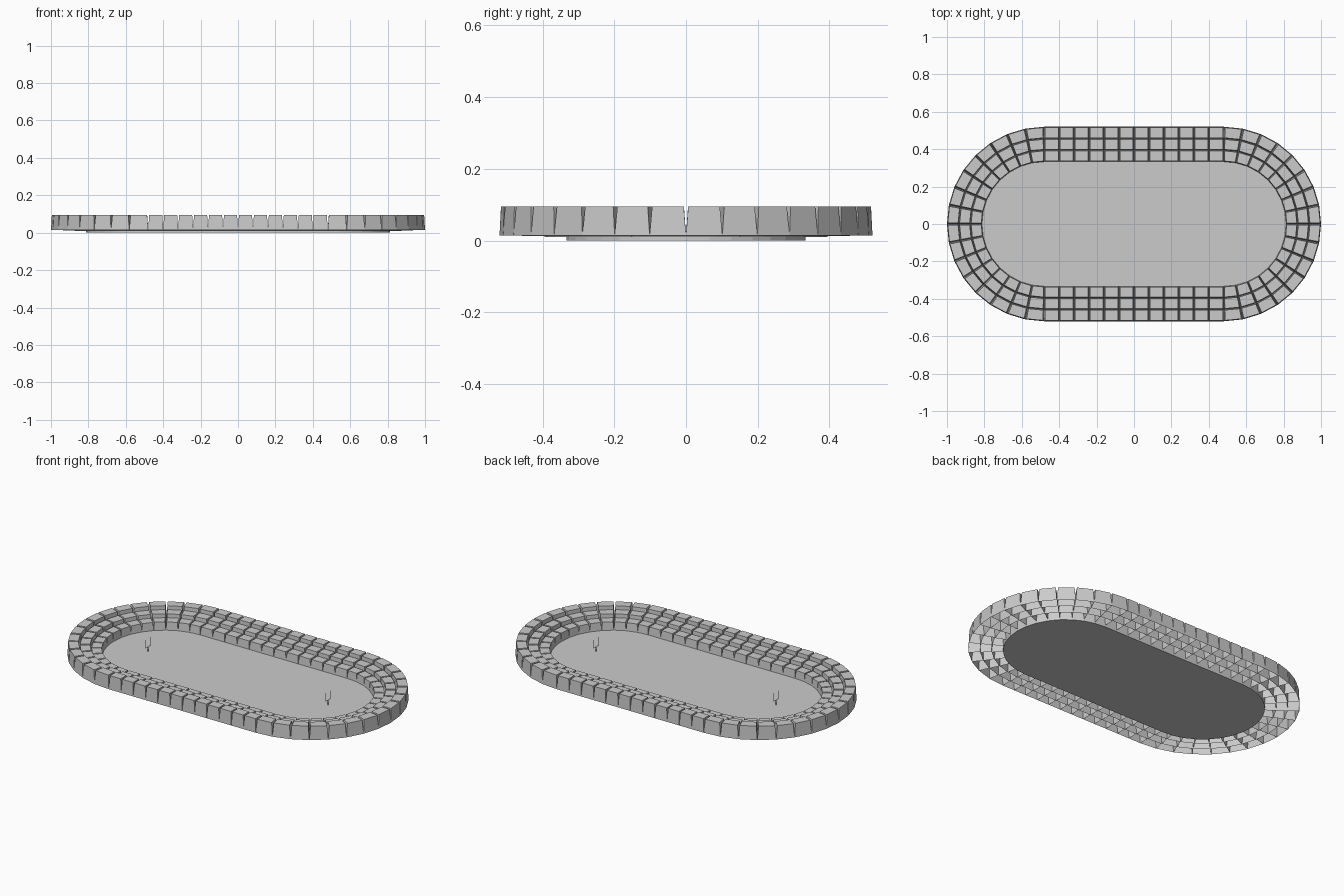
import bpy, bmesh, math

if "Cube" in bpy.data.objects:
    bpy.data.objects.remove(bpy.data.objects["Cube"])

HALF = 0.48          # half length of the straight sides
SEG_END, SEG_SIDE = 16, 12


def track(r):
    """Closed oval of radius r round two end centres, counter-clockwise."""
    pts = []
    for sx, start in ((1, -math.pi / 2), (-1, math.pi / 2)):
        for i in range(SEG_END + 1):
            a = start + math.pi * i / SEG_END
            pts.append((sx * HALF + r * math.cos(a), r * math.sin(a)))
        for i in range(1, SEG_SIDE):
            x = sx * (HALF - 2 * HALF * i / SEG_SIDE)
            pts.append((x, sx * r))
    return pts


def finish(bm, name):
    mesh = bpy.data.meshes.new(name)
    bmesh.ops.recalc_face_normals(bm, faces=bm.faces)
    bm.to_mesh(mesh)
    bm.free()
    ob = bpy.data.objects.new(name, mesh)
    bpy.context.collection.objects.link(ob)
    return ob


# playing field slab
bm = bmesh.new()
face = bm.faces.new([bm.verts.new((x, y, 0)) for x, y in track(0.333)])
ext = bmesh.ops.extrude_face_region(bm, geom=[face], use_keep_orig=True)
for v in ext["geom"]:
    if isinstance(v, bmesh.types.BMVert):
        v.co.z = 0.01
finish(bm, "field")


def stand_row(name, r0, r1, z0, z1, gap=0.005):
    """Ring of tapered seating blocks, open underneath."""
    bm = bmesh.new()
    inner, outer = track(r0), track(r1)
    n = len(inner)
    for i in range(n):
        j = (i + 1) % n
        base = [inner[i], outer[i], outer[j], inner[j]]

        def inset(u, v):
            (a, b), (c, d) = (base[0], base[1]), (base[3], base[2])
            p = [a[k] + (b[k] - a[k]) * u for k in (0, 1)]
            q = [c[k] + (d[k] - c[k]) * u for k in (0, 1)]
            return [p[k] + (q[k] - p[k]) * v for k in (0, 1)]

        gu = 0.004 / (r1 - r0)
        gv = gap / 0.08
        uo = 1 - gu
        top = [inset(gu, gv), inset(uo, gv), inset(uo, 1 - gv), inset(gu, 1 - gv)]
        lo = [bm.verts.new((x, y, z0)) for x, y in base]
        hi = [bm.verts.new((x, y, z1)) for x, y in top]
        bm.faces.new(hi)
        for k in range(4):
            m = (k + 1) % 4
            bm.faces.new((lo[k], lo[m], hi[m], hi[k]))
    return finish(bm, name)


# three stepped rows of stands
stand_row("inner_stand", 0.333, 0.395, 0.010, 0.057)
stand_row("middle_stand", 0.395, 0.457, 0.0125, 0.076)
stand_row("outer_stand", 0.457, 0.520, 0.015, 0.095)


def goal(name, x):
    """Forked goal: post, crossbar and two uprights."""
    bm = bmesh.new()
    t = 0.002
    parts = [((x, 0, 0.023), (t, t, 0.03)),
             ((x, 0, 0.038), (t, 0.044, t)),
             ((x, -0.021, 0.062), (t, t, 0.05)),
             ((x, 0.021, 0.062), (t, t, 0.05))]
    for c, s in parts:
        vs = bmesh.ops.create_cube(bm, size=1)["verts"]
        bmesh.ops.scale(bm, vec=s, verts=vs)
        bmesh.ops.translate(bm, vec=c, verts=vs)
    finish(bm, name)


# goals at both ends
goal("goal_left", -0.588)
goal("goal_right", 0.588)
